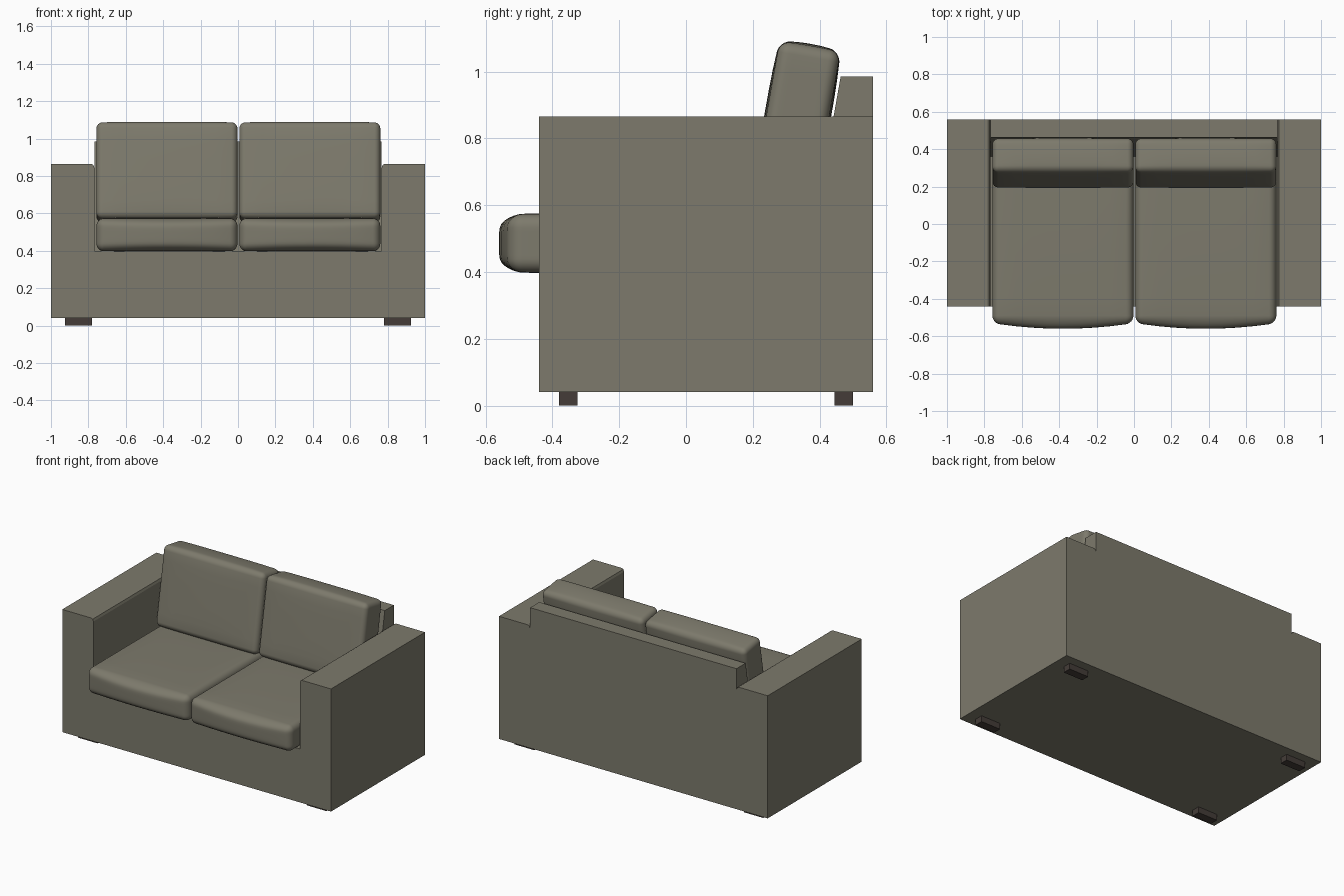
import bpy, bmesh, math
from mathutils import Vector

if "Cube" in bpy.data.objects:
    bpy.data.objects.remove(bpy.data.objects["Cube"])


def material(name, rgb):
    m = bpy.data.materials.new(name)
    m.diffuse_color = (*rgb, 1)
    m.use_nodes = True
    m.node_tree.nodes["Principled BSDF"].inputs["Base Color"].default_value = m.diffuse_color
    return m


FABRIC = material("olive grey fabric", (0.205, 0.195, 0.150))
WOOD = material("dark brown wood", (0.058, 0.046, 0.040))


def finish(bm, name, mat):
    bmesh.ops.recalc_face_normals(bm, faces=bm.faces)
    me = bpy.data.meshes.new(name)
    bm.to_mesh(me)
    bm.free()
    me.materials.append(mat)
    ob = bpy.data.objects.new(name, me)
    bpy.context.collection.objects.link(ob)
    return ob


def prism(name, points, offset, mat):
    """Extrude a flat outline by an offset vector."""
    bm = bmesh.new()
    face = bm.faces.new([bm.verts.new(p) for p in points])
    ext = bmesh.ops.extrude_face_region(bm, geom=[face])
    moved = [g for g in ext["geom"] if isinstance(g, bmesh.types.BMVert)]
    bmesh.ops.translate(bm, verts=moved, vec=offset)
    return finish(bm, name, mat)


def cushion(name, half, radius, bulge, loc, tilt=0.0):
    """Rounded box with softly puffed sides."""
    n, k = 14, 3          # grid steps per side, steps in each rounded corner
    bm = bmesh.new()
    bmesh.ops.create_cube(bm, size=2)
    bmesh.ops.subdivide_edges(bm, edges=bm.edges[:], cuts=n - 1, use_grid_fill=True)
    for v in bm.verts:
        core, out = Vector(), Vector()
        for a in range(3):
            i = round((v.co[a] + 1) * n / 2)
            s = -1 if i < n / 2 else 1
            d = min(i, n - i)
            inner = half[a] - radius
            if d <= k:
                core[a] = s * inner
                out[a] = s * math.tan(math.pi / 4 * (1 - d / k))
            else:
                core[a] = inner * (2 * (i - k) / (n - 2 * k) - 1)
        p = core + out.normalized() * radius
        u = [p[a] / half[a] for a in range(3)]
        for a in range(3):
            b, c = (a + 1) % 3, (a + 2) % 3
            p[a] += bulge[a] * u[a] * (1 - u[b] ** 4) * (1 - u[c] ** 2)
        v.co = p
    for f in bm.faces:
        f.smooth = True
    ob = finish(bm, name, FABRIC)
    ob.location = loc
    ob.rotation_euler.x = tilt
    return ob


# Base and arms: one U-shaped outline running front to back
half_u = [(1, 0.04), (1, 0.865), (0.785, 0.865), (0.774, 0.86), (0.768, 0.845), (0.768, 0.40)]
outline = half_u + [(-x, z) for x, z in reversed(half_u)]
prism("base_and_arms", [(x, -0.44, z) for x, z in outline], (0, 1, 0), FABRIC)

# Backrest with a sloping front
back = [(0.36, 0.40), (0.463, 0.985), (0.56, 0.985), (0.56, 0.40)]
prism("backrest", [(-0.768, y, z) for y, z in back], (1.536, 0, 0), FABRIC)

# Seat and back cushions
for side, x in (("left", -0.380), ("right", 0.384)):
    cushion(side + "_seat_cushion", (0.377, 0.44, 0.087), 0.04,
            (0.0, 0.03, 0.006), (x, -0.09, 0.486))
    cushion(side + "_back_cushion", (0.377, 0.092, 0.26), 0.032,
            (0.0, 0.007, 0.008), (x, 0.326, 0.819), math.radians(-10))

# Feet
for sx, side in ((-1, "left"), (1, "right")):
    for y, end in ((-0.38, "front"), (0.445, "rear")):
        x0, x1 = sx * 0.78, sx * 0.925
        pts = [(x0, y, 0), (x1, y, 0), (x1, y + 0.055, 0), (x0, y + 0.055, 0)]
        prism(f"{end}_{side}_foot", pts, (0, 0, 0.045), WOOD)
